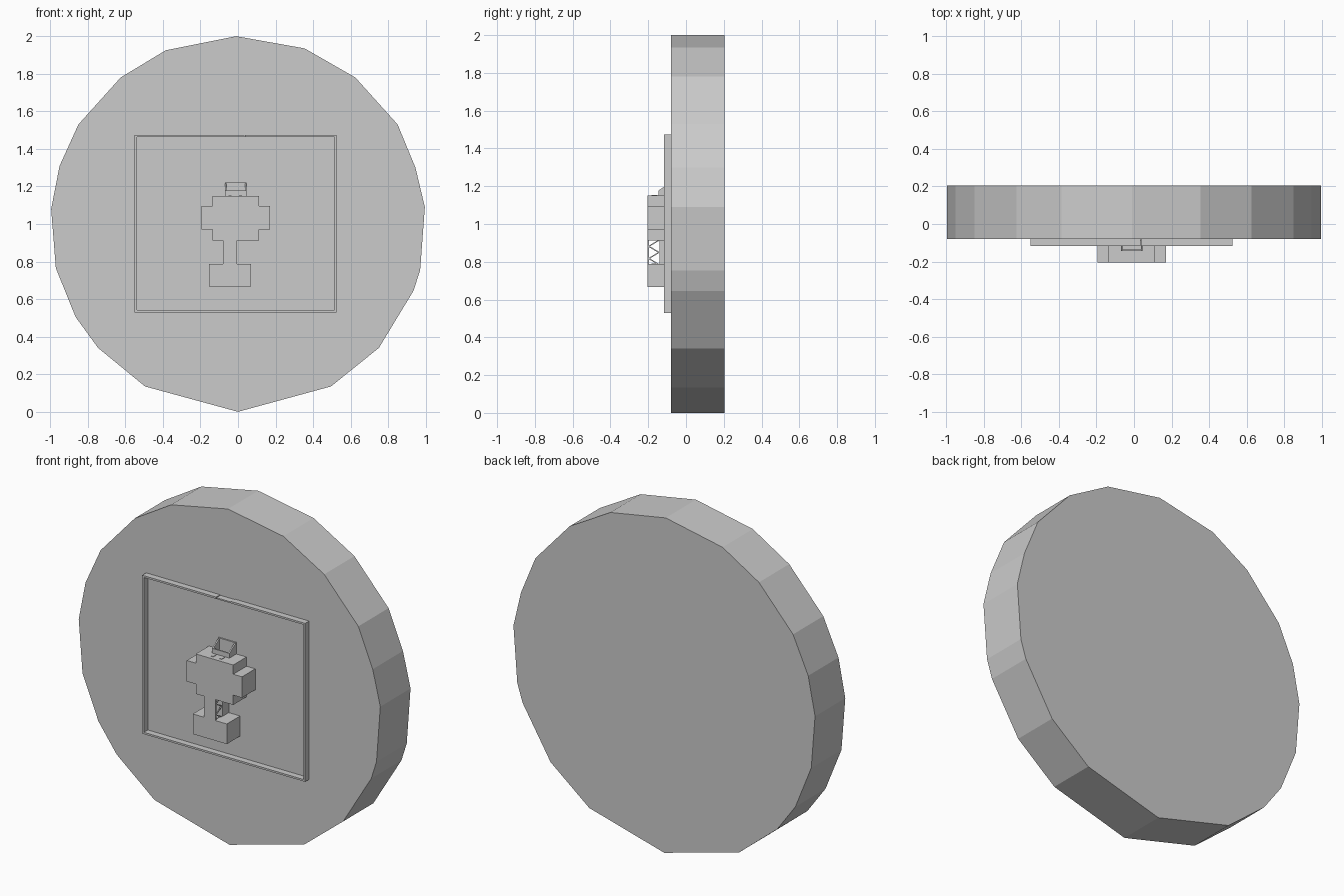
import bpy
import bmesh
from mathutils import Vector

cube = bpy.data.objects.get("Cube")
if cube:
    bpy.data.objects.remove(cube, do_unlink=True)

grey = bpy.data.materials.new("plain grey")
grey.use_nodes = True
colour = (0.6, 0.6, 0.6, 1)
grey.diffuse_color = colour
grey.node_tree.nodes["Principled BSDF"].inputs["Base Color"].default_value = colour

FRONT, DISC, BACK = -0.205, -0.08, 0.205


def finish(name, bm):
    bmesh.ops.recalc_face_normals(bm, faces=bm.faces)
    mesh = bpy.data.meshes.new(name)
    bm.to_mesh(mesh)
    bm.free()
    mesh.materials.append(grey)
    obj = bpy.data.objects.new(name, mesh)
    bpy.context.collection.objects.link(obj)
    return obj


def extrude(name, outline, y0, y1):
    """Prism from an x-z outline between two depths."""
    bm = bmesh.new()
    face = bm.faces.new([bm.verts.new((x, y0, z)) for x, z in outline])
    new = bmesh.ops.extrude_face_region(bm, geom=[face])["geom"]
    verts = [v for v in new if isinstance(v, bmesh.types.BMVert)]
    bmesh.ops.translate(bm, vec=(0, y1 - y0, 0), verts=verts)
    return finish(name, bm)


def box(name, x0, x1, y0, y1, z0, z1):
    return extrude(name, [(x0, z0), (x1, z0), (x1, z1), (x0, z1)], y0, y1)


def bar(name, a, b, width):
    """Square bar between two points."""
    a, b = Vector(a), Vector(b)
    bm = bmesh.new()
    bmesh.ops.create_cube(bm, size=1)
    bmesh.ops.scale(bm, vec=(width, width, (b - a).length), verts=bm.verts)
    obj = finish(name, bm)
    obj.rotation_euler = (b - a).to_track_quat("Z", "Y").to_euler()
    obj.location = (a + b) / 2
    return obj


# Uneven faceted disc
extrude("disc", [
    (-0.01, 2), (0.355, 1.935), (0.625, 1.78), (0.85, 1.53), (0.945, 1.3),
    (0.995, 1.09), (0.97, 0.755), (0.935, 0.645), (0.75, 0.34), (0.495, 0.135),
    (0, 0), (-0.495, 0.135), (-0.745, 0.34), (-0.865, 0.505), (-0.97, 0.765),
    (-0.995, 1.08), (-0.95, 1.31), (-0.85, 1.53), (-0.625, 1.78), (-0.385, 1.925),
], DISC, BACK)

# Thin raised frame with a separate clip in the top rail
L, R, B, T, W, LIP = -0.55, 0.525, 0.53, 1.475, 0.011, -0.117
box("frame_left", L, L + W, LIP, DISC, B, T)
box("frame_right", R - W, R, LIP, DISC, B, T)
box("frame_bottom", L + W, R - W, LIP, DISC, B, B + W)
box("frame_top_left", L + W, -0.062, LIP, DISC, T - W, T)
box("frame_top_right", 0.037, R - W, LIP, DISC, T - W, T)
box("frame_top_clip", -0.06, 0.035, LIP, DISC, T - W, T - 0.003)

# Stepped body and base block
extrude("body", [
    (-0.195, 0.97), (-0.135, 0.97), (-0.135, 0.912), (0.112, 0.912),
    (0.112, 0.97), (0.17, 0.97), (0.17, 1.095), (0.112, 1.095),
    (0.112, 1.15), (-0.135, 1.15), (-0.135, 1.095), (-0.195, 1.095),
], FRONT, DISC)
box("base", -0.155, 0.07, FRONT, DISC, 0.667, 0.787)

# Stem: front plate, rear post and a zigzag truss on each side
SL, SR, S0, S1 = -0.08, -0.005, 0.785, 0.914
box("stem_front_plate", SL, SR, FRONT, FRONT + 0.009, S0, S1)
box("stem_rear_post", SL, SR, -0.14, DISC, S0, S1)
steps = 4
for side, x in (("right", SL + 0.004), ("left", SR - 0.004)):
    for i in range(steps):
        ends = [-0.197, -0.143] if i % 2 else [-0.143, -0.197]
        z = S0 + (S1 - S0) * i / steps
        bar(f"stem_truss_{side}_{i}", (x, ends[0], z),
            (x, ends[1], z + (S1 - S0) / steps), 0.006)

# Small tabs on top of the body and the base
for name, z, centres in (("body", 1.15, (-0.043, 0.013)), ("base", 0.787, (-0.065, -0.02))):
    for i, x in enumerate(centres):
        box(f"{name}_tab_{i}", x - 0.008, x + 0.008, -0.183, -0.152, z, z + 0.003)

# Open-topped cup whose rim slopes down towards the front
CL, CR, CF, WALL = -0.07, 0.045, -0.145, 0.008
box("cup_front", CL, CR, CF, CF + WALL, 1.149, 1.178)
box("cup_back", CL, CR, DISC - WALL, DISC, 1.149, 1.22)
for side, x in (("right", CL), ("left", CR - WALL)):
    bm = bmesh.new()
    profile = [(CF, 1.149), (DISC, 1.149), (DISC, 1.22), (CF, 1.178)]
    face = bm.faces.new([bm.verts.new((x, y, z)) for y, z in profile])
    new = bmesh.ops.extrude_face_region(bm, geom=[face])["geom"]
    bmesh.ops.translate(bm, vec=(WALL, 0, 0),
                        verts=[v for v in new if isinstance(v, bmesh.types.BMVert)])
    finish(f"cup_side_{side}", bm)
